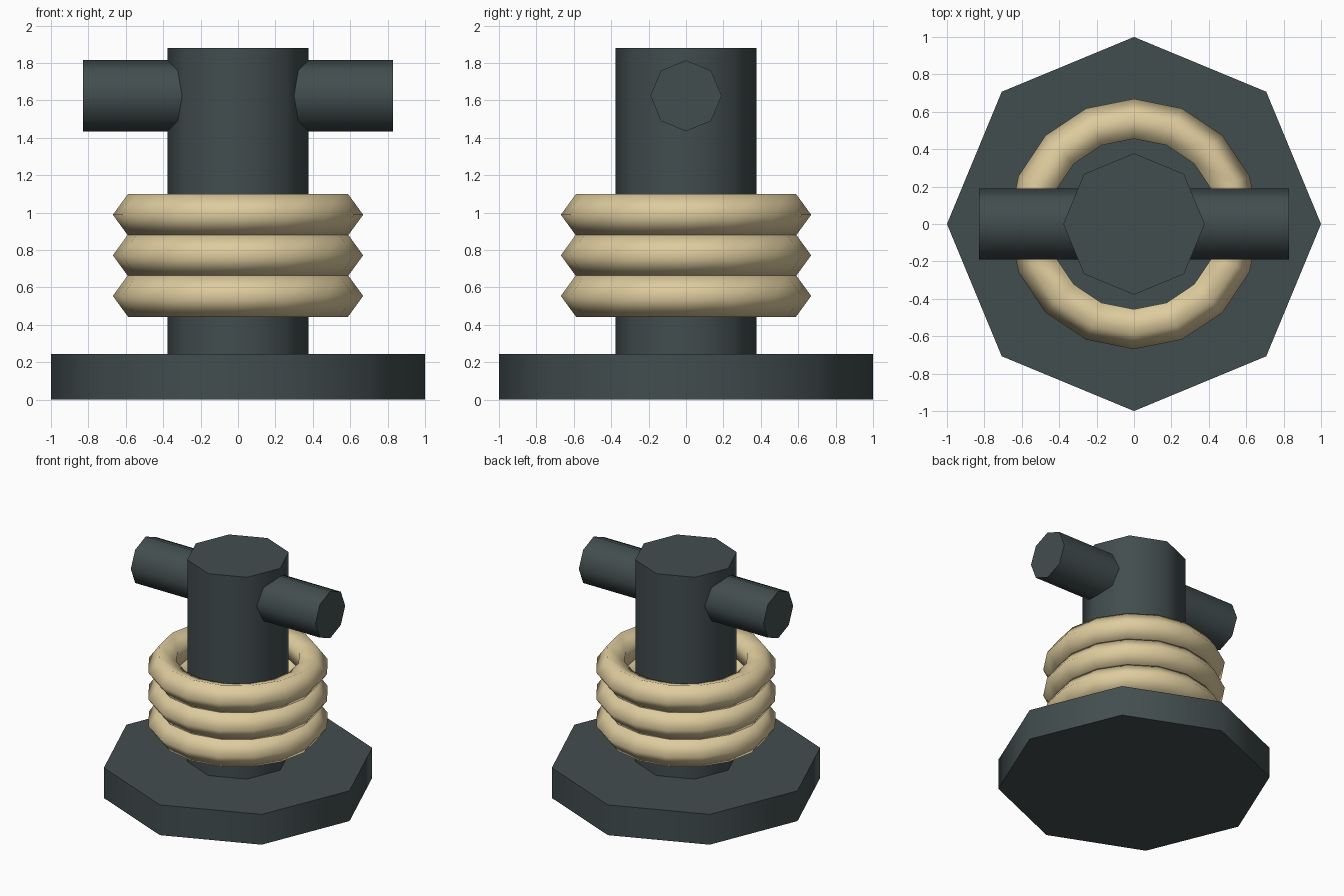
import bpy
from math import pi, radians

if "Cube" in bpy.data.objects:
    bpy.data.objects.remove(bpy.data.objects["Cube"])


def material(name, rgb):
    m = bpy.data.materials.new(name)
    m.diffuse_color = (*rgb, 1)
    m.use_nodes = True
    m.node_tree.nodes["Principled BSDF"].inputs["Base Color"].default_value = m.diffuse_color
    return m


iron = material("dark_iron", (0.055, 0.075, 0.077))
hemp = material("rope_tan", (0.73, 0.60, 0.34))


def finish(name, mat, angle):
    ob = bpy.context.object
    ob.name = name
    ob.data.materials.append(mat)
    bpy.ops.object.transform_apply(location=False, rotation=True, scale=False)
    bpy.ops.object.shade_smooth_by_angle(angle=radians(angle))
    return ob


def octagon_bar(name, radius, length, centre, rotation=(0, 0, 0)):
    bpy.ops.mesh.primitive_cylinder_add(vertices=8, radius=radius, depth=length,
                                        location=centre, rotation=rotation)
    return finish(name, iron, 50)


# Base plate, upright post and horizontal cross bar
octagon_bar("base_plate", 1.0, 0.245, (0, 0, 0.1225))
octagon_bar("post", 0.378, 1.64, (0, 0, 1.06))
octagon_bar("cross_bar", 0.19, 1.655, (0, 0, 1.625), (0, pi / 2, 0))

# Three stacked rope coils with a five-sided section
for i in range(3):
    bpy.ops.mesh.primitive_torus_add(major_segments=16, minor_segments=5,
                                     major_radius=0.551, minor_radius=0.118,
                                     location=(0, 0, 0.555 + 0.217 * i))
    finish(f"rope_coil_{i + 1}", hemp, 180)
